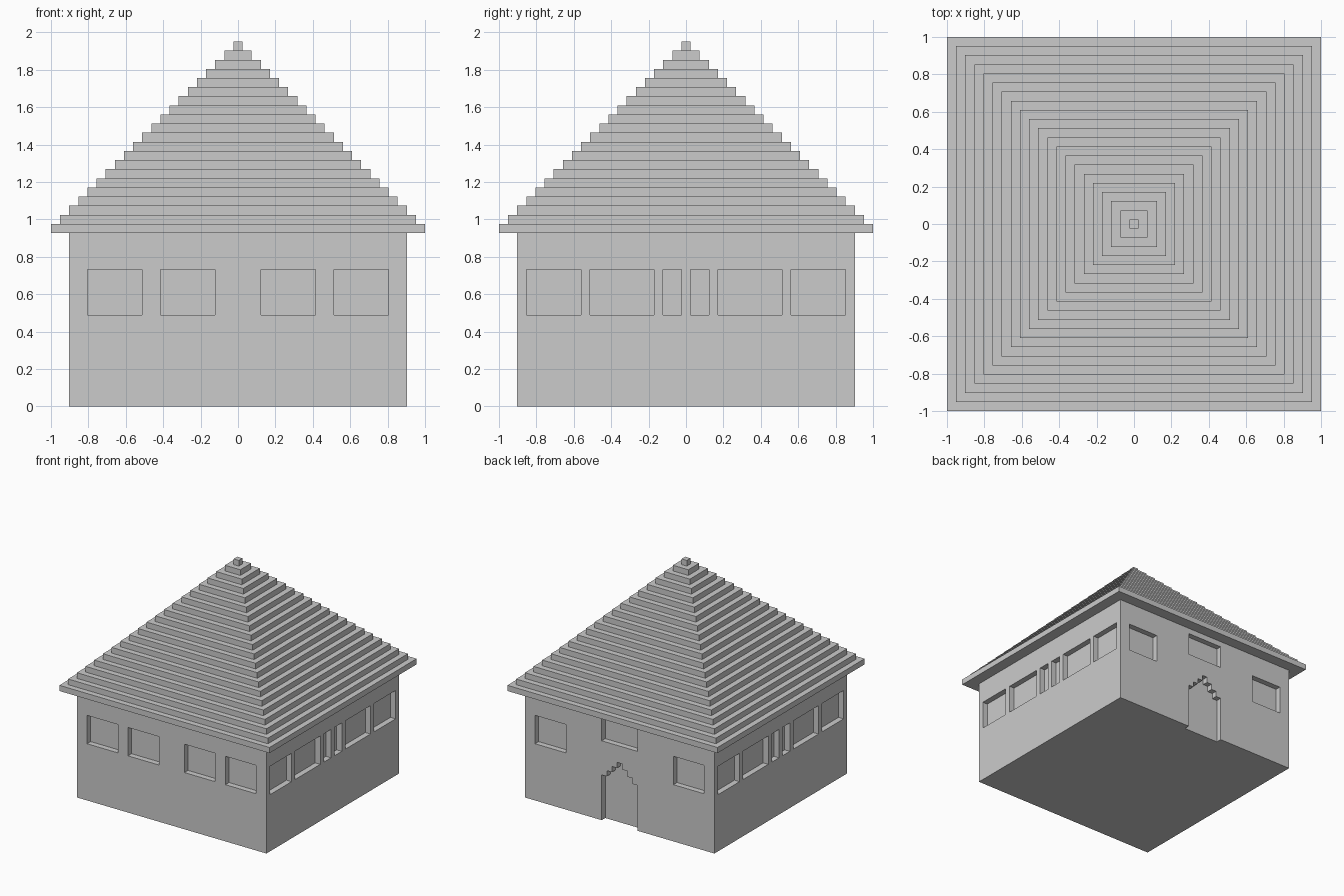
import bpy, bmesh
from mathutils import Matrix

if "Cube" in bpy.data.objects:
    bpy.data.objects.remove(bpy.data.objects["Cube"])

U = 2 / 41  # the model sits on a block grid 41 units wide


def finish(bm, name):
    bmesh.ops.recalc_face_normals(bm, faces=bm.faces[:])
    bmesh.ops.scale(bm, vec=(U, U, U), verts=bm.verts[:])
    mesh = bpy.data.meshes.new(name)
    bm.to_mesh(mesh)
    bm.free()
    obj = bpy.data.objects.new(name, mesh)
    bpy.context.collection.objects.link(obj)
    return obj


def recess(bm, outline, turns):
    """Prism one unit deep into a wall; turns = quarter turns from the front."""
    near = [bm.verts.new((x, -19.5, z)) for x, z in outline]
    far = [bm.verts.new((x, -17.5, z)) for x, z in outline]
    bm.faces.new(near)
    bm.faces.new(far[::-1])
    n = len(outline)
    for i in range(n):
        j = (i + 1) % n
        bm.faces.new((near[i], far[i], far[j], near[j]))
    quarter = Matrix(((0, -1, 0), (1, 0, 0), (0, 0, 1)))
    for v in near + far:
        for _ in range(turns):
            v.co = quarter @ v.co


def window(bm, x0, x1, turns, z0=10, z1=15):
    recess(bm, [(x0, z0), (x1, z0), (x1, z1), (x0, z1)], turns)


# Walls
bm = bmesh.new()
bmesh.ops.create_cube(bm, size=1, matrix=Matrix.Translation((0, 0, 9.5)) @ Matrix.Diagonal((37, 37, 19, 1)))
walls = finish(bm, "walls")

# Window and door recesses
bm = bmesh.new()
for s in (-1, 1):
    def pair(a, b, turns):
        window(bm, min(s * a, s * b), max(s * a, s * b), turns)
    pair(2.5, 8.5, 0)
    pair(10.5, 16.5, 0)
    pair(10.5, 16.5, 2)
    for side in (1, 3):
        pair(0.5, 2.5, side)
        pair(3.5, 10.5, side)
        pair(11.5, 17.5, side)
window(bm, -3.5, 3.5, 2, 14, 18)

# Back door with a stepped arch
door = [(-3.5, -1)]
for i, h in enumerate((8, 9, 10, 11, 10, 9, 8)):
    door += [(-3.5 + i, h), (-2.5 + i, h)]
door.append((3.5, -1))
recess(bm, door, 2)
cutter = finish(bm, "opening_cutter")
cutter.hide_render = True

cut = walls.modifiers.new("openings", 'BOOLEAN')
cut.operation = 'DIFFERENCE'
cut.solver = 'EXACT'
cut.object = cutter
bpy.context.view_layer.objects.active = walls
bpy.ops.object.modifier_apply(modifier=cut.name)
bpy.data.objects.remove(cutter)

# Stepped pyramid roof, one course per unit of height
bm = bmesh.new()
rings = []
for i in range(21):
    r = 20.5 - i
    for z in (19 + i, 20 + i):
        rings.append([bm.verts.new((x * r, y * r, z)) for x, y in ((-1, -1), (1, -1), (1, 1), (-1, 1))])
for low, high in zip(rings, rings[1:]):
    for i in range(4):
        j = (i + 1) % 4
        bm.faces.new((low[i], low[j], high[j], high[i]))
bm.faces.new(rings[0][::-1])
bm.faces.new(rings[-1])
finish(bm, "roof")
